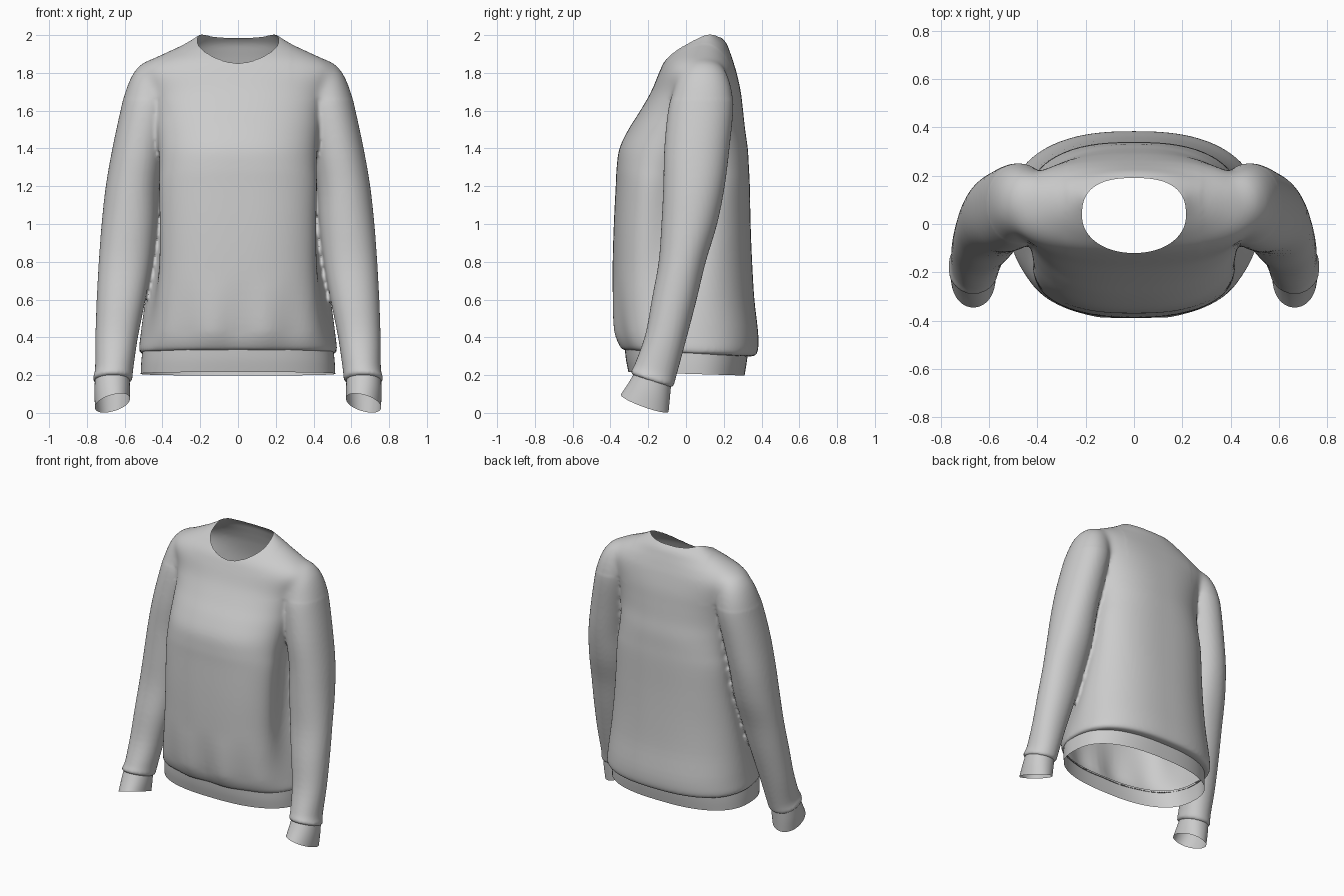
import bpy, bmesh, math
from mathutils import Vector

if "Cube" in bpy.data.objects:
    bpy.data.objects.remove(bpy.data.objects["Cube"])

fabric = bpy.data.materials.new("light_grey_fabric")
fabric.diffuse_color = (0.6, 0.6, 0.6, 1)
fabric.use_nodes = True
fabric.node_tree.nodes["Principled BSDF"].inputs["Base Color"].default_value = fabric.diffuse_color


def spline(rows, steps):
    """Catmull-Rom interpolation of the section rows."""
    out = []
    for i in range(len(rows) - 1):
        a, b, c, d = (rows[max(0, min(len(rows) - 1, i + k))] for k in (-1, 0, 1, 2))
        for s in range(steps):
            t = s / steps
            out.append([0.5 * (2*q + (r - p)*t + (2*p - 5*q + 4*r - s_)*t*t
                               + (3*q - p - 3*r + s_)*t**3)
                        for p, q, r, s_ in zip(a, b, c, d)])
    return out + [list(rows[-1])]


def loft(name, rows, steps=4, n=72, cap=True, ripple=0.0):
    """Row: z, x_in, x_out, y_front, y_back, tilt, exponent, pinch."""
    bm = bmesh.new()
    rings = []
    for z, xi, xo, yf, yb, tilt, ex, pinch in spline(rows, steps):
        cx, rx, cy, ry = (xi + xo)/2, (xo - xi)/2, (yf + yb)/2, (yb - yf)/2
        fold = -0.16 + 0.175 * (z - 0.4)      # hollow beside the arm
        ring = []
        for k in range(n):
            a = 2 * math.pi * k / n
            c, s = math.cos(a), math.sin(a)
            x = rx * math.copysign(abs(c)**(2/ex), c)
            y = ry * math.copysign(abs(s)**(2/ex), s)
            x *= 1 - pinch * math.exp(-((cy + y - fold) / 0.15)**2)
            if ripple and s < 0:
                y += ripple * s * s * math.cos(x * 22) * max(0, 1 - abs(z - 0.42) / 0.3)
            ring.append(bm.verts.new((cx + x, cy + y, z - tilt * y)))
        rings.append(ring)
    for lo, hi in zip(rings, rings[1:]):
        for k in range(n):
            j = (k + 1) % n
            bm.faces.new((lo[k], lo[j], hi[j], hi[k]))
    if cap:
        bm.faces.new(rings[0])
        bm.faces.new(rings[-1])
        bmesh.ops.recalc_face_normals(bm, faces=bm.faces)
    me = bpy.data.meshes.new(name)
    bm.to_mesh(me)
    bm.free()
    me.materials.append(fabric)
    ob = bpy.data.objects.new(name, me)
    bpy.context.collection.objects.link(ob)
    for p in me.polygons:
        p.use_smooth = True
    return ob


def mirrored(ob, name):
    """Copy of a part on the other side of x = 0."""
    me = ob.data.copy()
    me.name = name
    for v in me.vertices:
        v.co.x *= -1
    me.flip_normals()
    new = bpy.data.objects.new(name, me)
    bpy.context.collection.objects.link(new)
    return new


# torso, hem to shoulders: z, half width, front, back, tilt, exponent, pinch
torso = [
    (0.315, 0.50, -0.32, 0.33, 0.05, 2.5, 0.0),
    (0.33, 0.525, -0.345, 0.375, 0.05, 2.5, 0.02),
    (0.42, 0.52, -0.375, 0.383, 0.03, 2.5, 0.05),
    (0.60, 0.505, -0.388, 0.362, 0, 2.5, 0.10),
    (0.80, 0.49, -0.388, 0.35, 0, 2.5, 0.15),
    (1.00, 0.475, -0.382, 0.342, 0, 2.6, 0.17),
    (1.20, 0.47, -0.372, 0.338, 0, 2.6, 0.19),
    (1.30, 0.455, -0.367, 0.333, 0, 2.6, 0.15),
    (1.40, 0.445, -0.352, 0.327, 0, 2.5, 0.07),
    (1.50, 0.445, -0.305, 0.313, 0, 2.4, 0.02),
    (1.60, 0.45, -0.242, 0.302, 0, 2.4, 0),
    (1.70, 0.475, -0.185, 0.29, 0, 2.4, 0),
    (1.80, 0.52, -0.143, 0.268, 0, 2.4, 0),
    (1.86, 0.475, -0.115, 0.25, 0, 2.3, 0),
    (1.91, 0.375, -0.075, 0.233, 0, 2.2, 0),
    (1.96, 0.27, -0.02, 0.212, 0, 2.2, 0),
    (2.005, 0.20, 0.05, 0.17, 0, 2.2, 0),
]
sweater = loft("sweater", [(r[0], -r[1], *r[1:]) for r in torso], n=120, ripple=0.011)

# sleeve, wrist to shoulder: z, inner x, outer x, front, back, tilt
arm = [
    (0.165, 0.58, 0.755, -0.27, -0.085, 0.32),
    (0.18, 0.56, 0.77, -0.292, -0.066, 0.32),
    (0.23, 0.555, 0.757, -0.27, -0.05, 0.28),
    (0.40, 0.53, 0.755, -0.215, 0.0, 0.15),
    (0.60, 0.49, 0.748, -0.18, 0.055, 0.05),
    (0.80, 0.455, 0.737, -0.145, 0.105, 0),
    (1.00, 0.43, 0.722, -0.13, 0.165, 0),
    (1.20, 0.418, 0.70, -0.12, 0.205, 0),
    (1.40, 0.385, 0.665, -0.115, 0.23, 0),
    (1.60, 0.35, 0.622, -0.095, 0.25, 0),
    (1.70, 0.34, 0.597, -0.07, 0.245, 0),
    (1.79, 0.34, 0.56, -0.04, 0.22, 0),
    (1.845, 0.34, 0.515, 0.0, 0.185, 0),
    (1.87, 0.35, 0.47, 0.04, 0.14, 0),
]
left = loft("left_sleeve", [(*r, 2.1, 0) for r in arm])
right = mirrored(left, "right_sleeve")

# fuse sleeves and torso into one soft shell
bpy.ops.object.select_all(action='DESELECT')
for ob in (sweater, left, right):
    ob.select_set(True)
bpy.context.view_layer.objects.active = sweater
bpy.ops.object.join()
m = sweater.modifiers.new("fuse", 'REMESH')
m.mode, m.voxel_size, m.use_smooth_shade = 'VOXEL', 0.011, True
m = sweater.modifiers.new("soften", 'SMOOTH')
m.factor, m.iterations = 0.5, 5
for name in ("fuse", "soften"):
    bpy.ops.object.modifier_apply(modifier=name)

# openings at the neck, hem and wrists
NX, NY, NC = 0.215, 0.155, 0.035
wrist = Vector((0.667, -0.177, 0.165))


def neck(c):
    """Neckline radius ratio, squarer at the back."""
    e = 2.6 if c.y > NC else 2.1
    return (abs(c.x / NX)**e + abs((c.y - NC) / NY)**e)**(1 / e)


def opened(c):
    if c.z > 1.7:
        return neck(c) < 1
    if c.z < 0.40 and abs(c.x / 0.497)**2.5 + abs(c.y / 0.315)**2.5 < 1:
        return True
    return (Vector((abs(c.x), c.y, c.z)) - wrist).length < 0.082


bm = bmesh.new()
bm.from_mesh(sweater.data)
# blend the shoulder seams
shoulder = [v for v in bm.verts if v.co.z > 1.66 and abs(v.co.x) > 0.28]
for _ in range(20):
    bmesh.ops.smooth_vert(bm, verts=shoulder, factor=0.5, use_axis_x=True,
                          use_axis_y=True, use_axis_z=True)
bmesh.ops.delete(bm, geom=[f for f in bm.faces if opened(f.calc_center_median())],
                 context='FACES')
# round the neckline
rim = [v for v in bm.verts if v.is_boundary and v.co.z > 1.7]
for v in rim:
    q = neck(v.co)
    v.co.x /= q
    v.co.y = NC + (v.co.y - NC) / q
for _ in range(8):
    new = {}
    for v in rim:
        near = [e.other_vert(v).co.z for e in v.link_edges if e.is_boundary]
        new[v] = 0.5 * v.co.z + 0.5 * sum(near) / len(near)
    for v, z in new.items():
        v.co.z = z
bm.to_mesh(sweater.data)
bm.free()
sweater.data.materials.clear()
sweater.data.materials.append(fabric)
for p in sweater.data.polygons:
    p.material_index = 0
    p.use_smooth = True

# ribbed bands at hem and wrists
loft("hem_band", [(0.207, -0.515, 0.515, -0.305, 0.31, 0.03, 2.5, 0),
                  (0.27, -0.512, 0.512, -0.318, 0.32, 0.04, 2.5, 0),
                  (0.335, -0.505, 0.505, -0.325, 0.328, 0.05, 2.5, 0)], n=120, cap=False)
cuff = loft("left_cuff", [(0.052, 0.572, 0.757, -0.345, -0.092, 0.35, 2.1, 0),
                          (0.12, 0.572, 0.76, -0.305, -0.085, 0.34, 2.1, 0),
                          (0.19, 0.575, 0.757, -0.268, -0.078, 0.32, 2.1, 0)], cap=False)
# slant the cuff ends up toward the body
for i, v in enumerate(cuff.data.vertices):
    v.co.z -= 0.25 * (v.co.x - 0.665) * (1 - (i // 72) / 8)
mirrored(cuff, "right_cuff")
